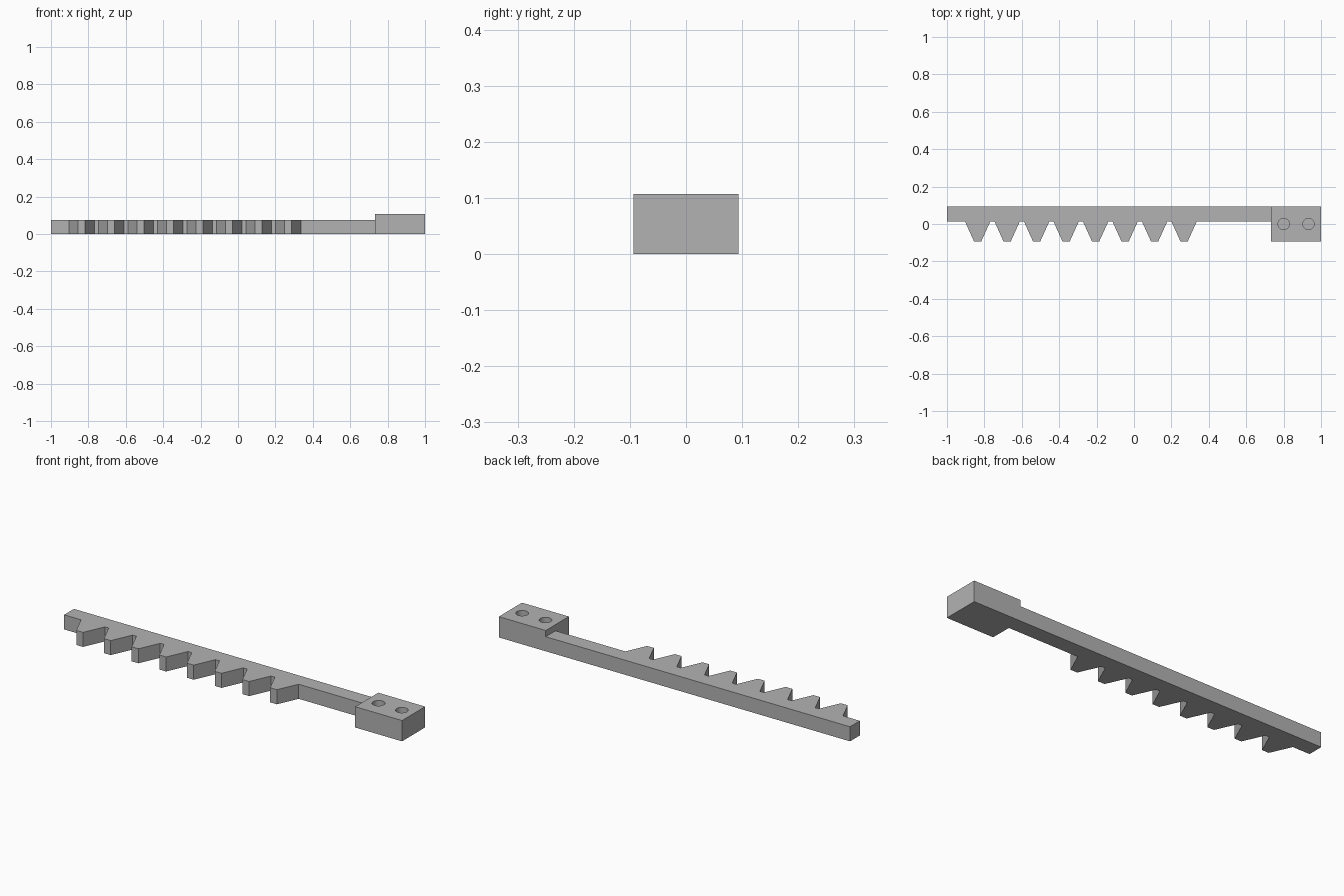
import bpy
import bmesh

if "Cube" in bpy.data.objects:
    bpy.data.objects.remove(bpy.data.objects["Cube"], do_unlink=True)

GREY = (0.45, 0.45, 0.45, 1)
grey = bpy.data.materials.new("plain grey")
grey.use_nodes = True
grey.diffuse_color = GREY
grey.node_tree.nodes["Principled BSDF"].inputs["Base Color"].default_value = GREY


def extrude_profile(name, outline, height):
    """Solid prism standing on the ground, from a top-view outline."""
    bm = bmesh.new()
    face = bm.faces.new([bm.verts.new((x, y, 0)) for x, y in outline])
    grown = bmesh.ops.extrude_face_region(bm, geom=[face])["geom"]
    verts = [g for g in grown if isinstance(g, bmesh.types.BMVert)]
    bmesh.ops.translate(bm, verts=verts, vec=(0, 0, height))
    bmesh.ops.recalc_face_normals(bm, faces=bm.faces)
    mesh = bpy.data.meshes.new(name)
    bm.to_mesh(mesh)
    bm.free()
    mesh.materials.append(grey)
    obj = bpy.data.objects.new(name, mesh)
    bpy.context.collection.objects.link(obj)
    return obj


BACK, ROOT, TIP = 0.094, 0.014, -0.094
BLOCK_X, BLOCK_TOP = 0.733, 0.107

# Toothed bar: one outline with eight trapezoid teeth along the front
outline = [(-1, BACK), (-1, ROOT)]
for i in range(8):
    c = -0.836 + 0.1577 * i
    outline += [(c - 0.068, ROOT), (c - 0.019, TIP), (c + 0.019, TIP), (c + 0.068, ROOT)]
outline += [(BLOCK_X, ROOT), (BLOCK_X, BACK)]
extrude_profile("toothed_bar", outline, 0.075)

# Mounting block at the end
block = extrude_profile("mounting_block", [(BLOCK_X, TIP), (1, TIP), (1, BACK), (BLOCK_X, BACK)], BLOCK_TOP)

# Two blind screw holes in the block
for x in (0.8, 0.933):
    bpy.ops.mesh.primitive_cylinder_add(vertices=32, radius=0.03, depth=0.16, location=(x, 0, BLOCK_TOP))
    cutter = bpy.context.object
    cutter.name = "hole_cutter"
    cutter.hide_render = True
    cutter.data.materials.append(grey)
    cut = block.modifiers.new("screw_hole", "BOOLEAN")
    cut.operation = "DIFFERENCE"
    cut.solver = "EXACT"
    cut.object = cutter
    bpy.context.view_layer.objects.active = block
    bpy.ops.object.modifier_apply(modifier=cut.name)
    bpy.data.objects.remove(cutter, do_unlink=True)

# Smooth hole walls, crisp edges
bpy.ops.object.select_all(action="DESELECT")
block.select_set(True)
bpy.context.view_layer.objects.active = block
bpy.ops.object.shade_smooth_by_angle(angle=0.5)
